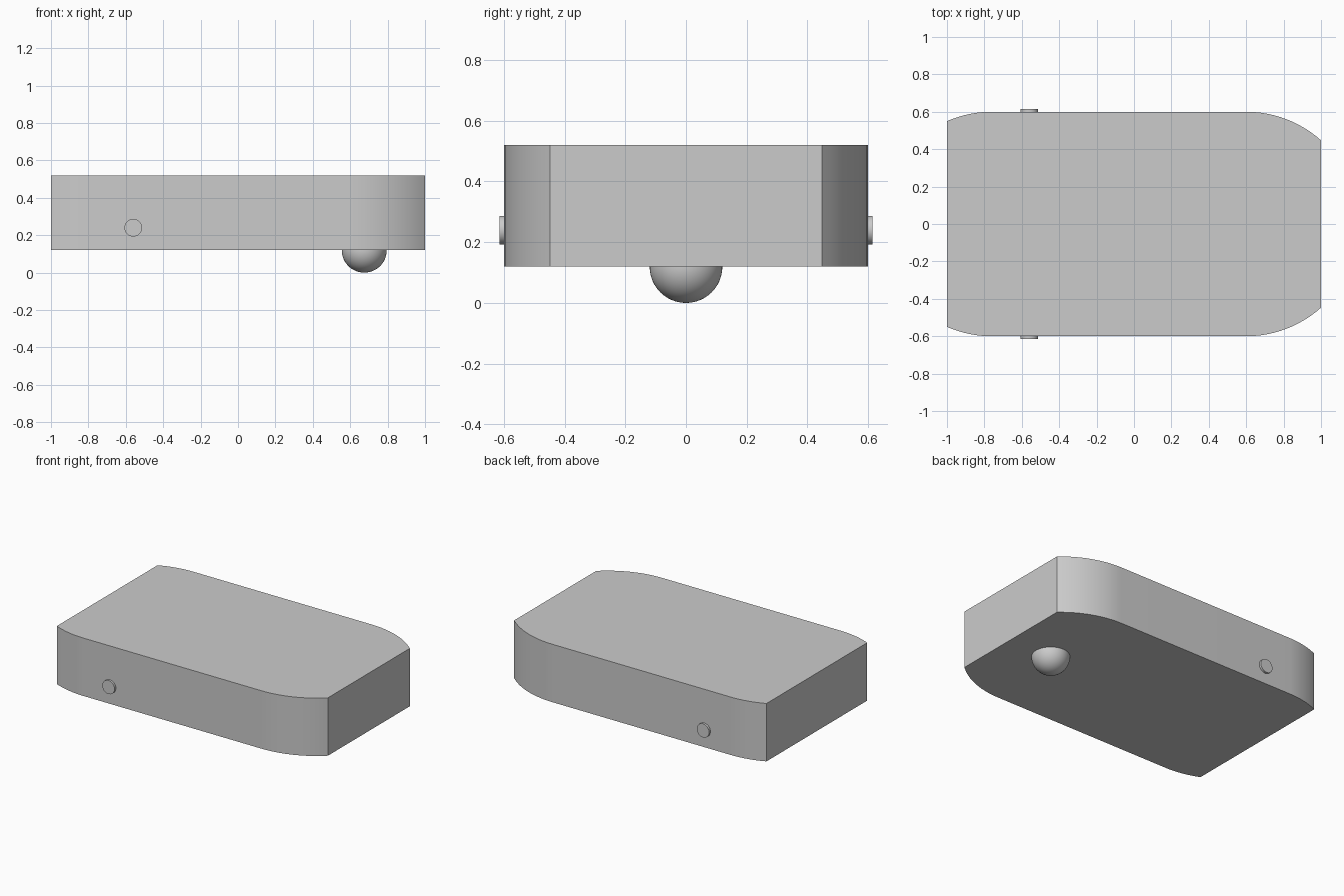
import bpy
import bmesh
import math
from mathutils import Matrix

cube = bpy.data.objects.get("Cube")
if cube:
    bpy.data.objects.remove(cube, do_unlink=True)

grey = bpy.data.materials.new("light_grey")
grey.use_nodes = True
colour = (0.6, 0.6, 0.6, 1)
grey.diffuse_color = colour
grey.node_tree.nodes["Principled BSDF"].inputs["Base Color"].default_value = colour

HALF_WIDTH, BOTTOM, TOP = 0.6, 0.12, 0.52


def make_object(name, bm):
    bmesh.ops.recalc_face_normals(bm, faces=bm.faces)
    mesh = bpy.data.meshes.new(name)
    bm.to_mesh(mesh)
    bm.free()
    mesh.materials.append(grey)
    obj = bpy.data.objects.new(name, mesh)
    bpy.context.collection.objects.link(obj)
    bpy.ops.object.select_all(action="DESELECT")
    obj.select_set(True)
    bpy.context.view_layer.objects.active = obj
    bpy.ops.object.shade_smooth_by_angle(angle=math.radians(30))
    return obj


def corner(centre_x, side, steps=12):
    """Arc tangent to the long side, cut off by the flat end at x = side."""
    sweep = math.asin((1 - abs(centre_x)) / HALF_WIDTH)
    angles = [sweep * i / steps for i in range(steps + 1)]
    return [(centre_x + side * HALF_WIDTH * math.sin(a), HALF_WIDTH * math.cos(a))
            for a in angles]


# Body: rounded outline extruded upwards
upper = corner(-0.76, -1)[::-1] + corner(0.6, 1)
outline = upper + [(x, -y) for x, y in reversed(upper)]
bm = bmesh.new()
base = bm.faces.new([bm.verts.new((x, y, BOTTOM)) for x, y in outline])
extruded = bmesh.ops.extrude_face_region(bm, geom=[base], use_keep_orig=True)
bmesh.ops.translate(bm, vec=(0, 0, TOP - BOTTOM),
                    verts=[g for g in extruded["geom"] if isinstance(g, bmesh.types.BMVert)])
make_object("body", bm)

# Ball caster: half sunk into the underside
bm = bmesh.new()
bmesh.ops.create_uvsphere(bm, u_segments=48, v_segments=24, radius=0.12,
                          matrix=Matrix.Translation((0.675, 0, BOTTOM)))
make_object("ball_caster", bm)

# Axle stubs: short discs on both long sides
for name, side in (("left_axle_stub", -1), ("right_axle_stub", 1)):
    bm = bmesh.new()
    place = Matrix.Translation((-0.56, side * 0.6, 0.24)) @ Matrix.Rotation(math.pi / 2, 4, "X")
    bmesh.ops.create_cone(bm, cap_ends=True, segments=40, radius1=0.047, radius2=0.047,
                          depth=0.03, matrix=place)
    make_object(name, bm)
